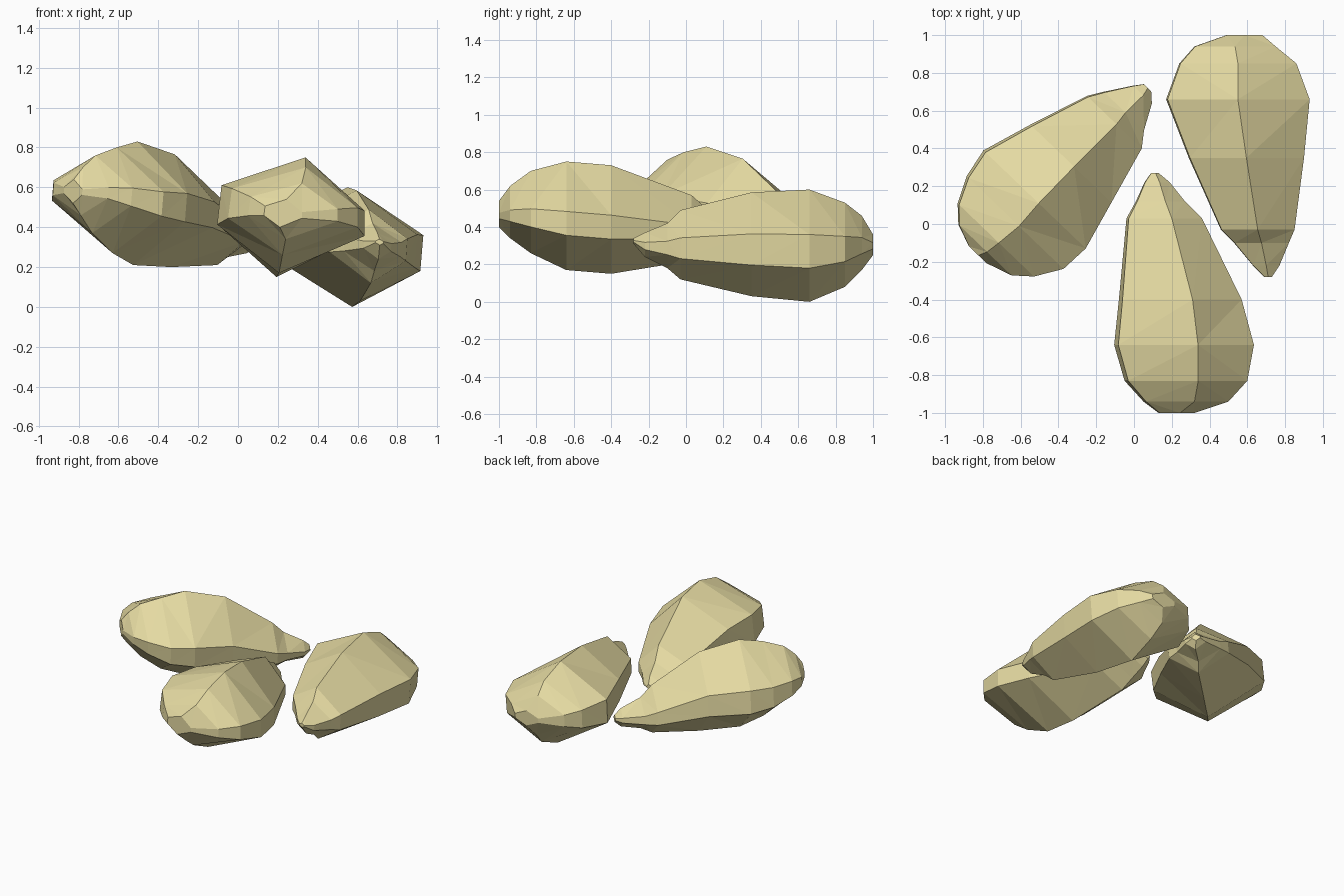
import bpy, bmesh
from mathutils import Vector

mat = bpy.data.materials.new("pale_seed")
mat.diffuse_color = (0.78, 0.70, 0.36, 1)


def seed(name, axis, stations, section):
    """Loft a six-sided section, fitted to a box at each station along the axis.
    Station: distance, side min, side max, z min, z max."""
    d = Vector((axis[0], axis[1], 0)).normalized()
    r = Vector((d.y, -d.x, 0))
    bm = bmesh.new()
    rings = []
    for s, a, b, lo, hi in stations:
        rings.append([bm.verts.new(d * s + r * (a + (b - a) * u)
                                   + Vector((0, 0, lo + (hi - lo) * v)))
                      for u, v in section])
    n = len(section)
    for p, q in zip(rings, rings[1:]):
        for i in range(n):
            j = (i + 1) % n
            bm.faces.new((p[i], p[j], q[j], q[i]))
    bm.faces.new(rings[0])
    bm.faces.new(rings[-1])
    bmesh.ops.triangulate(bm, faces=bm.faces[:])
    bmesh.ops.recalc_face_normals(bm, faces=bm.faces[:])
    me = bpy.data.meshes.new(name)
    bm.to_mesh(me)
    bm.free()
    me.materials.append(mat)
    bpy.context.collection.objects.link(bpy.data.objects.new(name, me))


# front seed, tip towards the back
seed("front_seed", (0, 1), [
    (-1.00, 0.13, 0.32, 0.40, 0.54),
    (-0.94, 0.05, 0.50, 0.34, 0.62),
    (-0.83, -0.05, 0.60, 0.26, 0.70),
    (-0.64, -0.105, 0.635, 0.17, 0.75),
    (-0.40, -0.08, 0.57, 0.15, 0.73),
    (0.03, -0.04, 0.36, 0.22, 0.57),
    (0.12, 0.01, 0.27, 0.27, 0.49),
    (0.22, 0.055, 0.19, 0.32, 0.44),
    (0.27, 0.09, 0.13, 0.36, 0.40)],
    [(0.6, 1), (1, 0.54), (1, 0.32), (0.42, 0), (0, 0.42), (0.03, 0.76)])

# right seed, tip towards the front
seed("right_seed", (0, 1), [
    (-0.28, 0.69, 0.73, 0.31, 0.34),
    (-0.22, 0.63, 0.77, 0.24, 0.37),
    (-0.10, 0.53, 0.82, 0.18, 0.42),
    (-0.03, 0.46, 0.85, 0.12, 0.49),
    (0.35, 0.29, 0.90, 0.03, 0.585),
    (0.66, 0.17, 0.93, 0.00, 0.60),
    (0.85, 0.24, 0.86, 0.08, 0.53),
    (0.94, 0.32, 0.75, 0.17, 0.46),
    (1.00, 0.49, 0.68, 0.25, 0.36)],
    [(0.5, 1), (1, 0.6), (0.98, 0.3), (0.53, 0), (0, 0.42), (0.01, 0.7)])

# left seed, lying diagonally with its tip towards the back
seed("left_seed", (0.69, 0.72), [
    (-0.69, -0.55, -0.42, 0.52, 0.64),
    (-0.645, -0.67, -0.28, 0.46, 0.70),
    (-0.567, -0.75, -0.19, 0.37, 0.76),
    (-0.43, -0.815, -0.105, 0.27, 0.80),
    (-0.27, -0.845, -0.095, 0.21, 0.83),
    (0.00, -0.76, -0.165, 0.20, 0.765),
    (0.317, -0.649, -0.247, 0.21, 0.55),
    (0.395, -0.60, -0.305, 0.25, 0.47),
    (0.526, -0.51, -0.373, 0.27, 0.40),
    (0.57, -0.475, -0.42, 0.31, 0.36)],
    [(0.54, 1), (1, 0.58), (0.98, 0.35), (0.5, 0), (0, 0.42), (0.02, 0.68)])
